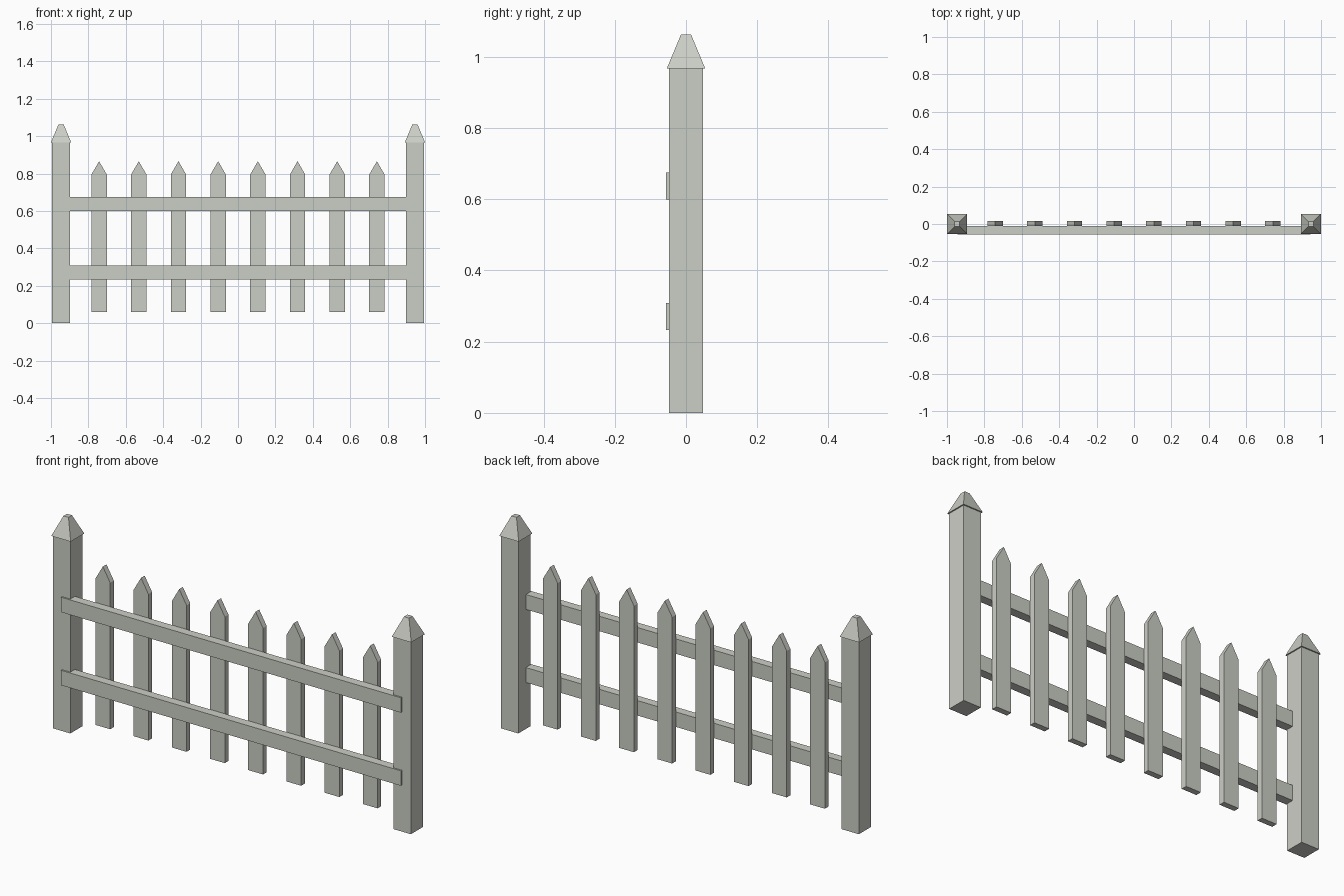
import bpy
import bmesh
from mathutils import Matrix, Vector

cube = bpy.data.objects.get("Cube")
if cube:
    bpy.data.objects.remove(cube, do_unlink=True)

# Single weathered wood colour
wood = bpy.data.materials.new("pale_grey_wood")
wood.use_nodes = True
wood.diffuse_color = (0.60, 0.62, 0.56, 1)
wood.node_tree.nodes["Principled BSDF"].inputs["Base Color"].default_value = wood.diffuse_color


def add_object(name, bm):
    bmesh.ops.recalc_face_normals(bm, faces=bm.faces)
    mesh = bpy.data.meshes.new(name)
    bm.to_mesh(mesh)
    bm.free()
    mesh.materials.append(wood)
    obj = bpy.data.objects.new(name, mesh)
    bpy.context.collection.objects.link(obj)
    return obj


def box(name, low, high):
    low, high = Vector(low), Vector(high)
    bm = bmesh.new()
    bmesh.ops.create_cube(bm, size=1, matrix=Matrix.Translation((low + high) / 2)
                          @ Matrix.Diagonal((*(high - low), 1)))
    return add_object(name, bm)


def picket(name, x, half, bottom, shoulder, tip, front, back):
    outline = [(-half, bottom), (half, bottom), (half, shoulder), (0, tip), (-half, shoulder)]
    bm = bmesh.new()
    face = bm.faces.new([bm.verts.new((x + px, front, pz)) for px, pz in outline])
    extruded = bmesh.ops.extrude_face_region(bm, geom=[face])["geom"]
    moved = [g for g in extruded if isinstance(g, bmesh.types.BMVert)]
    bmesh.ops.translate(bm, verts=moved, vec=(0, back - front, 0))
    return add_object(name, bm)


def post_cap(name, x, base_half, top_half, bottom, top):
    bm = bmesh.new()
    bmesh.ops.create_cube(bm, size=2)
    for v in bm.verts:
        half = top_half if v.co.z > 0 else base_half
        v.co = (x + v.co.x * half, v.co.y * half, top if v.co.z > 0 else bottom)
    return add_object(name, bm)


# End posts with tapered, overhanging caps
POST_X, POST_HALF, POST_TOP = 0.946, 0.048, 0.967
for side, sign in (("right", -1), ("left", 1)):
    x = sign * POST_X
    box(f"{side}_post", (x - POST_HALF, -POST_HALF, 0), (x + POST_HALF, POST_HALF, POST_TOP))
    post_cap(f"{side}_post_cap", x, 0.054, 0.014, POST_TOP, 1.063)

# Horizontal rails across the front
for name, z in (("lower_rail", 0.233), ("upper_rail", 0.600)):
    box(name, (-0.944, -0.056, z), (0.944, -0.012, z + 0.075))

# Pointed pickets behind the rails
COUNT, SPACING = 8, 0.2122
for i in range(COUNT):
    picket(f"picket_{i + 1}", (i - (COUNT - 1) / 2) * SPACING,
           0.041, 0.06, 0.795, 0.866, -0.012, 0.017)
